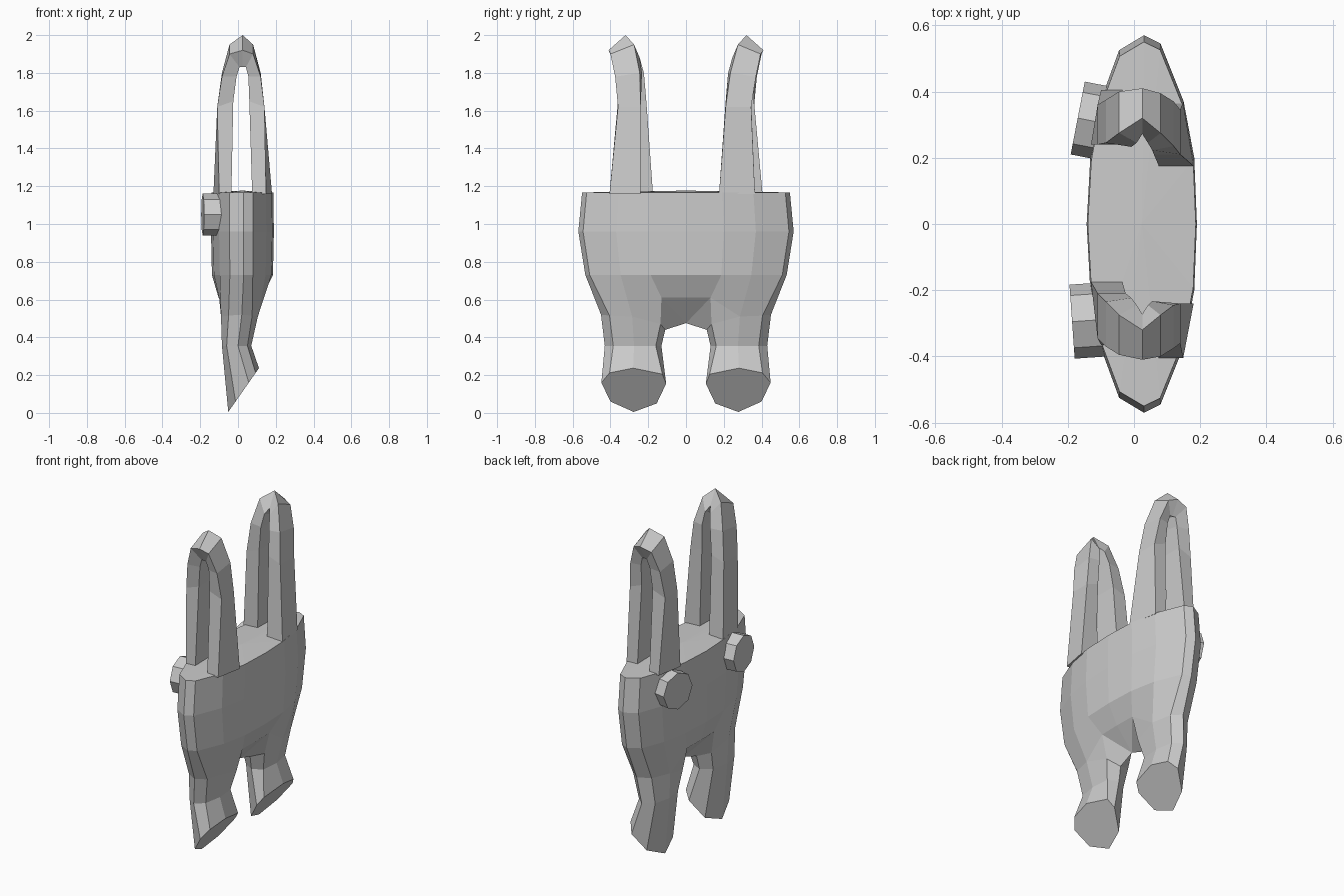
import bpy, bmesh
from mathutils import Vector

if "Cube" in bpy.data.objects:
    bpy.data.objects.remove(bpy.data.objects["Cube"])


def make_object(name, bm):
    bmesh.ops.recalc_face_normals(bm, faces=bm.faces)
    mesh = bpy.data.meshes.new(name)
    bm.to_mesh(mesh)
    bm.free()
    obj = bpy.data.objects.new(name, mesh)
    bpy.context.collection.objects.link(obj)
    return obj


def bridge(bm, a, b, closed=True):
    n = len(a)
    for i in range(n if closed else n - 1):
        j = (i + 1) % n
        bm.faces.new((a[i], a[j], b[j], b[i]))


# Trousers: half of the lens-shaped body plus one leg, mirrored across y = 0
bm = bmesh.new()
plan = [(.19, 0), (.182, .2), (.15, .37), (.08, .545), (.03, .57),
        (-.045, .525), (-.1, .375), (-.132, .2), (-.143, 0)]
rings = []
for z, sx, sy in ((1.167, .98, .965), (.96, 1, 1), (.73, .97, .935)):
    rings.append([bm.verts.new((.023 + (x - .023) * sx, y * sy, z)) for x, y in plan])
for a, b in zip(rings, rings[1:]):
    bridge(bm, a, b, closed=False)
top, waist = rings[0], rings[-1]
centre = bm.verts.new((.023, 0, 1.177))
for a, b in zip(top, top[1:]):
    bm.faces.new((a, b, centre))

# Leg rings, eight corners each: inner front, around the outside, inner tip last
leg_y = [.135, .285, .405, .45, .405, .285, .14, .11]
hip_x = [.085, .105, .075, .02, -.05, -.09, -.075, .005]
hip_z = [.47, .51, .515, .52, .515, .51, .47, .44]
hip = [bm.verts.new(p) for p in zip(hip_x, leg_y, hip_z)]
knee_x = [.06, .07, .05, 0, -.06, -.085, -.065, 0]
knee_y = [.16, .275, .385, .43, .385, .28, .17, .13]
knee = [bm.verts.new((x, y, .355)) for x, y in zip(knee_x, knee_y)]
foot_y = [.125, .28, .405, .448, .4, .277, .155, .105]
foot_z = [.205, .237, .212, .16, .06, .005, .05, .155]
foot = [bm.verts.new((-.055 + .7 * z, y, z)) for y, z in zip(foot_y, foot_z)]
bridge(bm, hip, knee)
bridge(bm, knee, foot)
bm.faces.new(foot)

# Seat and crotch joining the waist to the leg
f0, f1 = bm.verts.new((.125, 0, .61)), bm.verts.new((.122, .13, .61))
b1, b0 = bm.verts.new((-.1, .13, .61)), bm.verts.new((-.103, 0, .61))
crotch = bm.verts.new((.015, 0, .475))
bridge(bm, waist, [f0, f1] + hip[1:6] + [b1, b0], closed=False)
for face in ((f0, f1, crotch), (f1, hip[0], hip[7], crotch), (f1, hip[1], hip[0]),
             (b0, b1, crotch), (b1, hip[6], hip[7], crotch), (b1, hip[5], hip[6])):
    bm.faces.new(face)
half = bm.verts[:] + bm.edges[:] + bm.faces[:]
bmesh.ops.mirror(bm, geom=half, axis='Y', merge_dist=.0005)
bmesh.ops.remove_doubles(bm, verts=bm.verts, dist=.0005)
make_object("trousers", bm)

# Straps: outer x, z and inner x, z of the arch, with inner edge y, outer edge y and tilt
arch = [(-.13, 1.16, -.035, 1.16), (-.11, 1.62, -.025, 1.65), (-.085, 1.8, -.008, 1.8),
        (-.045, 1.95, .008, 1.88), (.025, 2.0, .025, 1.91), (.08, 1.95, .042, 1.88),
        (.12, 1.8, .055, 1.8), (.14, 1.62, .06, 1.65), (.18, 1.16, .075, 1.16)]
edges = [(.24, .405, 0), (.24, .36, 0), (.245, .375, .02), (.275, .4, .05), (.32, .41, .08),
         (.275, .395, .05), (.235, .37, .02), (.21, .345, 0), (.175, .365, 0)]
for side, name in ((1, "right_strap"), (-1, "left_strap")):
    bm = bmesh.new()
    loops = []
    for (xo, zo, xi, zi), (ya, yb, t) in zip(arch, edges[::side]):
        taper = .023 + (xo - .023) * .8 if zo < 1.5 else xo
        pts = [(xo, ya, zo), (taper, yb, zo - t),
               (xi, yb - .6 * t, zi - t), (xi, ya - .6 * t, zi)]
        loops.append([bm.verts.new((x, side * y, z)) for x, y, z in pts])
    for a, b in zip(loops, loops[1:]):
        bridge(bm, a, b)
    bm.faces.new(loops[0])
    bm.faces.new(loops[-1])
    make_object(name, bm)

# Buttons: eight-sided discs facing -x
for name, outer, normal in (("right_button", (-.17, .32, 1.05), (-.98, .19, 0)),
                            ("left_button", (-.187, -.295, 1.05), (-.997, -.07, 0))):
    n = Vector(normal).normalized()
    bpy.ops.mesh.primitive_cylinder_add(vertices=8, radius=.112, depth=.1,
                                        location=Vector(outer) - n * .05,
                                        rotation=n.to_track_quat('Z', 'Y').to_euler())
    bpy.context.object.name = name
